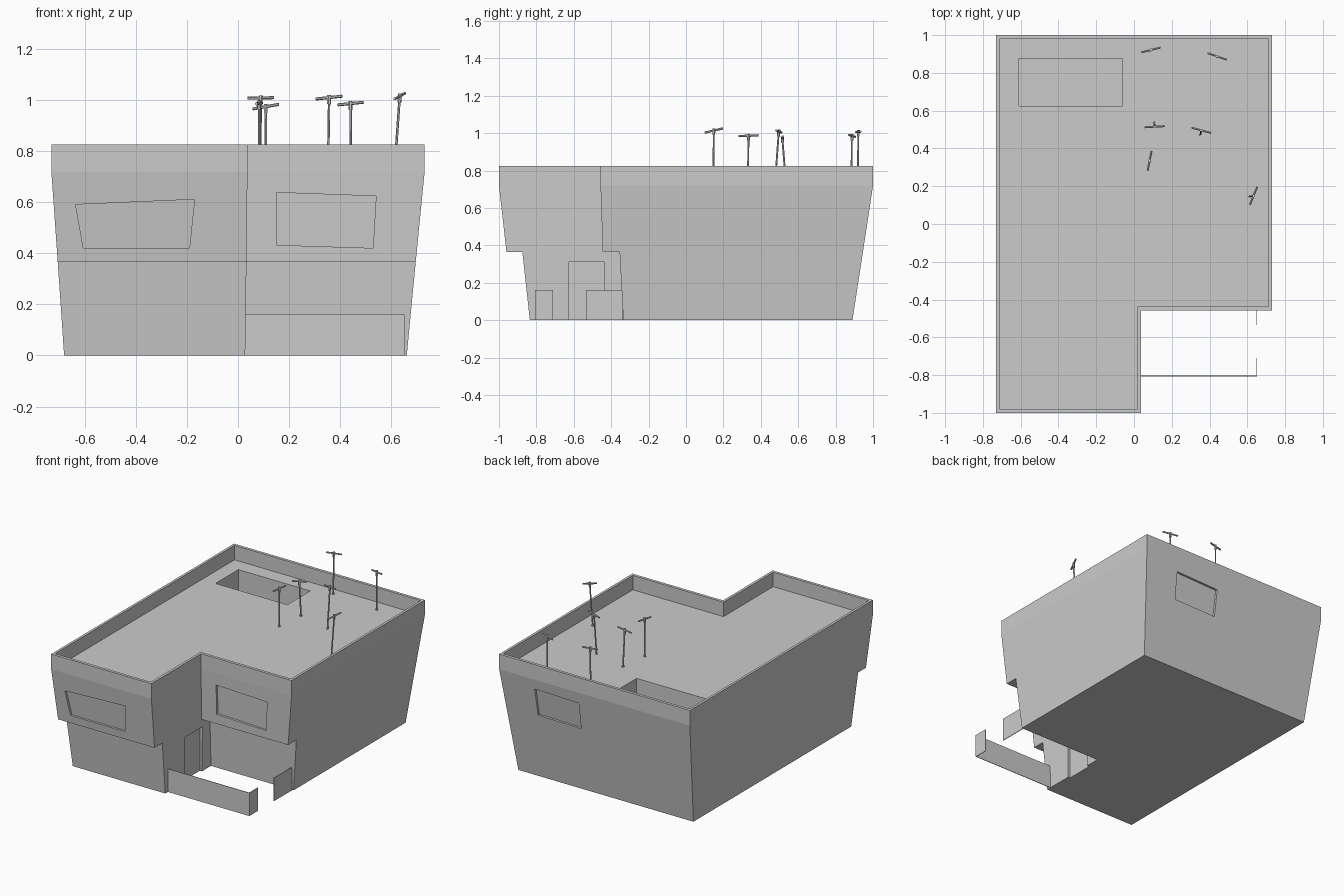
import bpy, bmesh
from mathutils import Vector

if "Cube" in bpy.data.objects:
    bpy.data.objects.remove(bpy.data.objects["Cube"])


def make_object(name, bm):
    bmesh.ops.recalc_face_normals(bm, faces=bm.faces)
    mesh = bpy.data.meshes.new(name)
    bm.to_mesh(mesh)
    bm.free()
    ob = bpy.data.objects.new(name, mesh)
    bpy.context.collection.objects.link(ob)
    return ob


def loft(name, rings):
    """Join equal-sized rings of points and cap both ends."""
    bm = bmesh.new()
    loops = [[bm.verts.new(p) for p in ring] for ring in rings]
    n = len(loops[0])
    for a, b in zip(loops, loops[1:]):
        for i in range(n):
            j = (i + 1) % n
            bm.faces.new((a[i], a[j], b[j], b[i]))
    bm.faces.new(loops[0])
    bm.faces.new(loops[-1])
    return make_object(name, bm)


def box(name, lo, hi):
    rect = [(lo[0], lo[1]), (hi[0], lo[1]), (hi[0], hi[1]), (lo[0], hi[1])]
    return loft(name, [[(x, y, z) for x, y in rect] for z in (lo[2], hi[2])])


def outline(z, xl, xn, xr, yf, yn, yb):
    return [(xl, yf, z), (xn, yf, z), (xn, yn, z), (xr, yn, z), (xr, yb, z), (xl, yb, z)]


# L-shaped tapering house with overhanging upper floor and hollow parapet
house = loft("house", [
    outline(0, -.68, .028, .66, -.835, -.335, .89),
    outline(.365, -.705, .033, .695, -.875, -.355, .946),
    outline(.365, -.705, .033, .695, -.96, -.445, .946),
    outline(.72, -.73, .037, .73, -1, -.457, 1),
    outline(.825, -.73, .037, .73, -1, -.457, 1),
    outline(.825, -.713, .019, .713, -.98, -.437, .98),
    outline(.725, -.713, .019, .713, -.98, -.437, .98),
])


def window_cutter(quad, wall, depth):
    """Prism whose inner face sits a fixed depth behind a leaning wall."""
    return loft("cutter", [[(x, wall(z) + d, z) for x, z in quad] for d in (depth, -depth * 3)])


# Window, door and stairwell recesses
cutters = [
    window_cutter([(-.635, .59), (-.17, .61), (-.19, .42), (-.605, .42)],
                  lambda z: -.96 - .1127 * (z - .365), .015),
    window_cutter([(.15, .637), (.54, .623), (.528, .42), (.15, .432)],
                  lambda z: -.445 - .034 * (z - .365), .015),
    window_cutter([(.13, .64), (.466, .65), (.46, .46), (.13, .453)],
                  lambda z: .89 + .153 * z, -.015),
    box("cutter", (.012, -.625, -.05), (.1, -.435, .31)),
    box("cutter", (-.61, .625, .5), (-.06, .875, .78)),
]
bpy.context.view_layer.objects.active = house
for c in cutters:
    mod = house.modifiers.new("recess", 'BOOLEAN')
    mod.operation = 'DIFFERENCE'
    mod.solver = 'EXACT'
    mod.object = c
    bpy.ops.object.modifier_apply(modifier=mod.name)
    bpy.data.objects.remove(c)

# Thin yard wall with a gateway on the right
box("yard_wall_front", (.028, -.807, 0), (.652, -.803, .16))
box("yard_wall_side_front", (.648, -.807, 0), (.652, -.71, .16))
box("yard_wall_side_back", (.648, -.535, 0), (.652, -.34, .16))


def rod(bm, a, b, r1, r2):
    a, b = Vector(a), Vector(b)
    mat = (b - a).to_track_quat('Z', 'Y').to_matrix().to_4x4()
    mat.translation = (a + b) / 2
    bmesh.ops.create_cone(bm, cap_ends=True, segments=6, radius1=r1, radius2=r2,
                          depth=(b - a).length, matrix=mat)


# T-shaped roof poles: foot position, crossbar start, crossbar end
poles = [
    ((.086, .918), (.038, .909, 1.006), (.14, .934, 1.008)),
    ((.443, .883), (.39, .905, .98), (.49, .87, .99)),
    ((.108, .535), (.057, .512, .964), (.16, .518, .982)),
    ((.352, .475), (.305, .51, 1.003), (.408, .482, 1.014)),
    ((.084, .33), (.072, .282, .984), (.093, .387, .988)),
    ((.612, .145), (.613, .102, 1.003), (.652, .196, 1.025)),
]
for i, (foot, a, b) in enumerate(poles):
    bm = bmesh.new()
    base = Vector((*foot, .72))
    top = (Vector(a) + Vector(b)) / 2
    axis = (top - base).normalized()
    rod(bm, base, top, .005, .005)                      # post
    rod(bm, a, b, .006, .006)                           # crossbar
    rod(bm, top - axis * .025, top + axis * .01, .008, .008)  # joint
    rod(bm, base, base + axis * .012, .008, .008)       # foot
    make_object(f"roof_pole_{i + 1}", bm)
